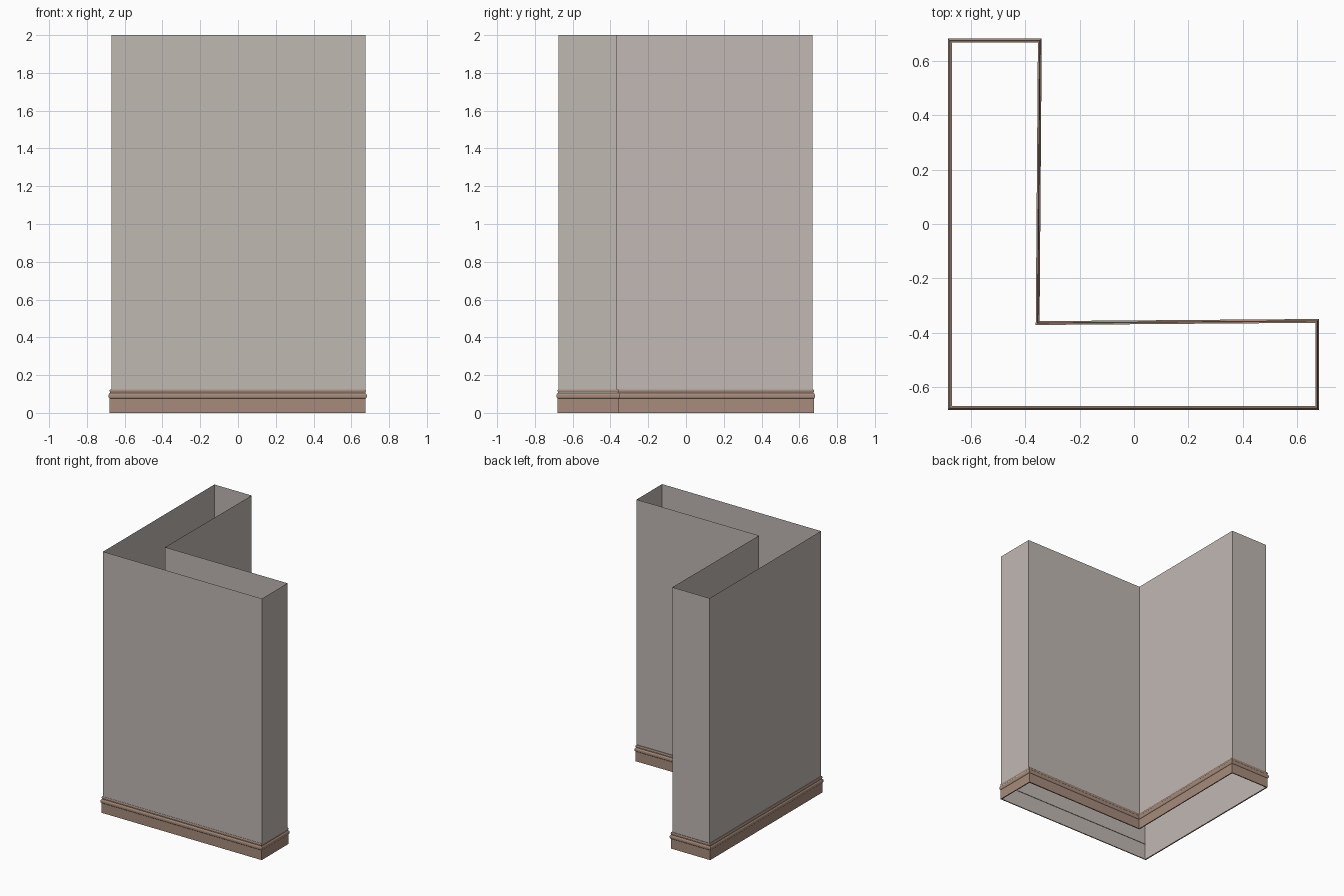
import bpy, bmesh
from mathutils import Vector

if "Cube" in bpy.data.objects:
    bpy.data.objects.remove(bpy.data.objects["Cube"])


def material(name, rgb):
    m = bpy.data.materials.new(name)
    m.diffuse_color = (*rgb, 1)
    m.use_nodes = True
    m.node_tree.nodes["Principled BSDF"].inputs["Base Color"].default_value = m.diffuse_color
    return m


def mitred(path, d):
    """Offset a counter-clockwise closed outline outwards by d."""
    out = []
    for i, p in enumerate(path):
        a, b, c = Vector(path[i - 1]), Vector(p), Vector(path[(i + 1) % len(path)])
        e, f = (b - a).normalized(), (c - b).normalized()
        n1, n2 = Vector((e.y, -e.x)), Vector((f.y, -f.x))
        out.append(b + (n1 + n2) * d / (1 + n1.dot(n2)))
    return out


def sweep(name, path, profile, mat):
    """Run a profile of (offset, height) points around an outline."""
    bm = bmesh.new()
    rings = [[bm.verts.new((p.x, p.y, z)) for p in mitred(path, d)] for d, z in profile]
    n = len(path)
    for lo, hi in zip(rings, rings[1:]):
        for i in range(n):
            j = (i + 1) % n
            bm.faces.new((lo[i], lo[j], hi[j], hi[i]))
    me = bpy.data.meshes.new(name)
    bm.to_mesh(me)
    bm.free()
    me.materials.append(mat)
    ob = bpy.data.objects.new(name, me)
    bpy.context.collection.objects.link(ob)
    return ob


wall_mat = material("warm grey plaster", (0.53, 0.48, 0.45))
trim_mat = material("brown trim", (0.38, 0.26, 0.20))

# L-shaped thin wall, open at top and bottom
wall_path = [(-0.67, -0.675), (0.675, -0.675), (0.675, -0.366),
             (-0.36, -0.369), (-0.354, 0.671), (-0.67, 0.671)]
sweep("wall", wall_path, [(0, 0), (0, 2)], wall_mat)

# Skirting board: flat face, rounded bead, stepped cap
trim_path = [(-0.671, -0.671), (0.668, -0.671), (0.668, -0.364),
             (-0.362, -0.372), (-0.354, 0.669), (-0.671, 0.669)]
trim_profile = [(0, 0), (0.008, 0), (0.008, 0.075), (0.012, 0.079), (0.014, 0.085),
                (0.014, 0.094), (0.012, 0.100), (0.007, 0.105), (0.007, 0.110),
                (0.009, 0.114), (0.009, 0.119), (0.006, 0.125), (0, 0.125)]
sweep("skirting_board", trim_path, trim_profile, trim_mat)
